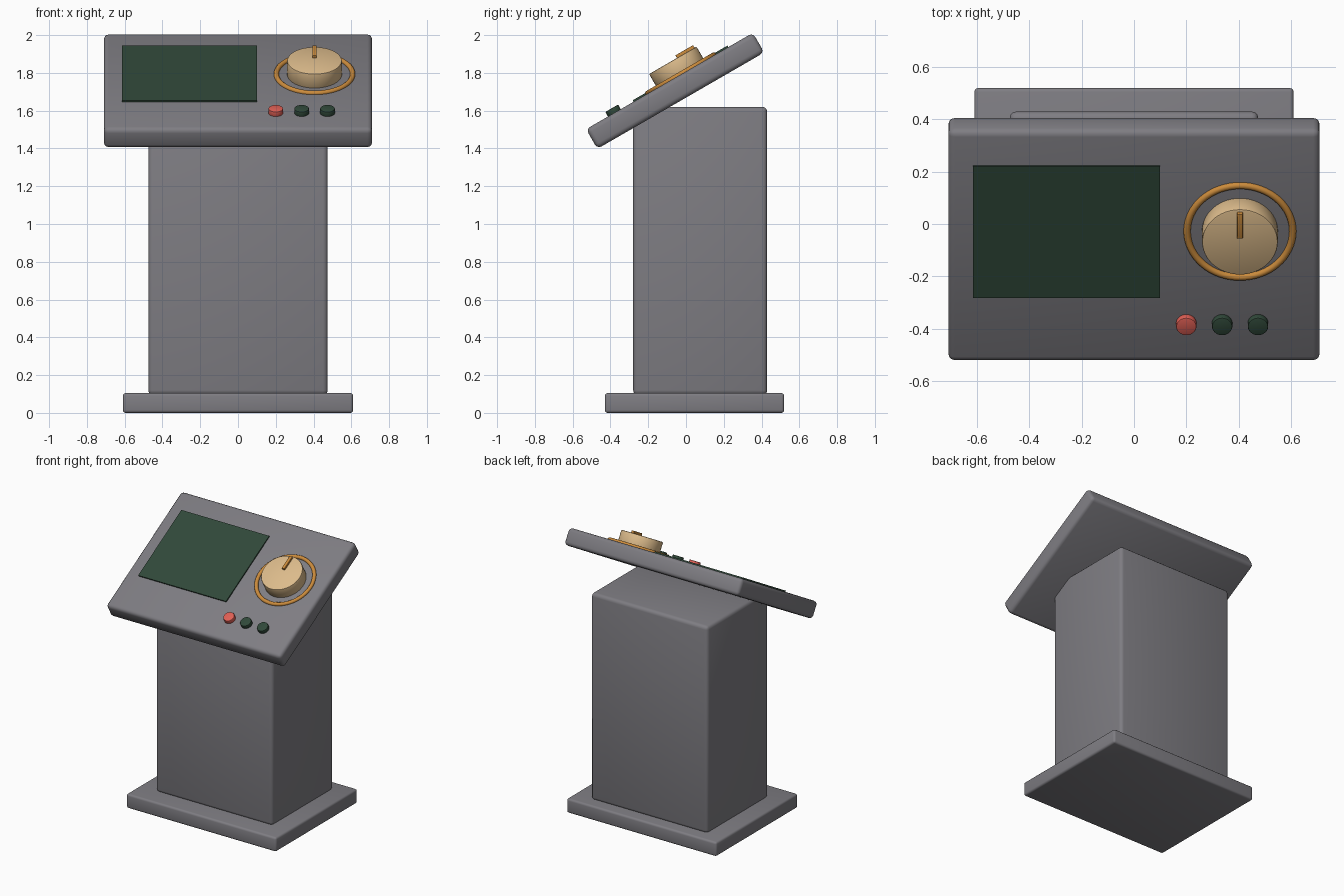
import bpy, math
from mathutils import Matrix, Vector

if "Cube" in bpy.data.objects:
    bpy.data.objects.remove(bpy.data.objects["Cube"])


def mat(name, rgb):
    m = bpy.data.materials.new(name)
    m.diffuse_color = (*rgb, 1)
    m.use_nodes = True
    m.node_tree.nodes["Principled BSDF"].inputs["Base Color"].default_value = m.diffuse_color
    return m


GREY = mat("warm_grey", (0.21, 0.205, 0.225))
GREEN = mat("dark_green", (0.03, 0.066, 0.042))
BEIGE = mat("beige", (0.72, 0.50, 0.26))
BRASS = mat("brass_orange", (0.60, 0.26, 0.045))
RED = mat("red", (0.74, 0.115, 0.09))

# tilted frame of the console panel: local x across, y up the slope, z out of the face
TILT = Matrix.Translation((0, -0.0575, 1.705)) @ Matrix.Rotation(math.radians(30), 4, 'X')
FLAT = Matrix.Identity(4)


def finish(name, material, frame, loc, bevel=0, segs=3):
    o = bpy.context.object
    o.name = name
    o.data.materials.append(material)
    o.matrix_world = frame @ Matrix.Translation(Vector(loc))
    if bevel:
        b = o.modifiers.new("bevel", 'BEVEL')
        b.width, b.segments, b.limit_method = bevel, segs, 'ANGLE'
        bpy.ops.object.modifier_apply(modifier="bevel")
    bpy.ops.object.shade_smooth_by_angle(angle=math.radians(35))
    return o


def box(name, material, frame, lo, hi, bevel=0):
    lo, hi = Vector(lo), Vector(hi)
    bpy.ops.mesh.primitive_cube_add(size=1)
    bpy.context.object.data.transform(Matrix.Diagonal((*(hi - lo), 1)))
    return finish(name, material, frame, (lo + hi) / 2, bevel)


def disc(name, material, x, v, n0, n1, r, bevel):
    bpy.ops.mesh.primitive_cylinder_add(vertices=48, radius=r, depth=n1 - n0)
    return finish(name, material, TILT, (x, v, (n0 + n1) / 2), bevel, 2)


# pedestal
box("base_plate", GREY, FLAT, (-0.61, -0.43, 0), (0.61, 0.52, 0.105), 0.015)
box("column", GREY, FLAT, (-0.475, -0.28, 0.095), (0.475, 0.43, 1.62), 0.025)

# sloping console panel and screen
box("console_panel", GREY, TILT, (-0.71, -0.51, -0.06), (0.71, 0.51, 0.06), 0.025)
box("screen", GREEN, TILT, (-0.615, -0.22, 0.05), (0.10, 0.36, 0.069))

# dial: ring, knob and pointer
bpy.ops.mesh.primitive_torus_add(major_radius=0.202, minor_radius=0.0135,
                                 major_segments=64, minor_segments=12)
finish("dial_ring", BRASS, TILT, (0.405, 0.07, 0.062))
disc("dial_knob", BEIGE, 0.405, 0.07, 0.055, 0.146, 0.145, 0.006)
box("dial_pointer", BRASS, TILT, (0.394, 0.095, 0.14), (0.416, 0.203, 0.162), 0.002)

# row of push buttons
for i, (x, m) in enumerate([(0.2, RED), (0.337, GREEN), (0.474, GREEN)]):
    disc(f"button_{i + 1}", m, x, -0.337, 0.05, 0.088, 0.039, 0.005)
